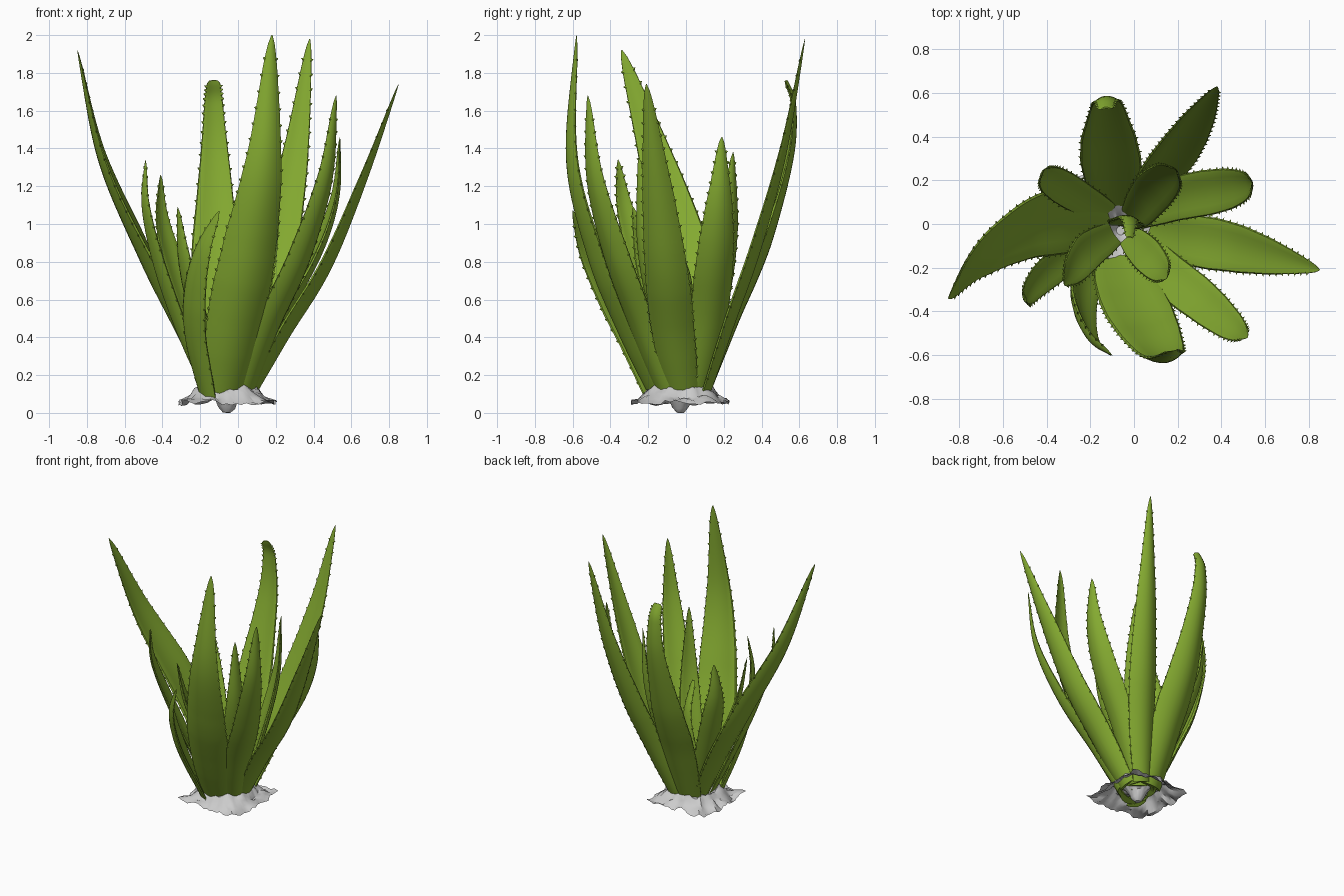
import bpy, bmesh, math
from mathutils import Vector, noise

if "Cube" in bpy.data.objects:
    bpy.data.objects.remove(bpy.data.objects["Cube"])

def material(name, color):
    m = bpy.data.materials.new(name)
    m.diffuse_color = color
    m.use_nodes = True
    m.node_tree.nodes["Principled BSDF"].inputs["Base Color"].default_value = m.diffuse_color
    return m

GREEN = material("leaf_green", (0.23, 0.40, 0.03, 1))

def finish(bm, name, mat=None, angle=40, recalc=True):
    if recalc:
        bmesh.ops.recalc_face_normals(bm, faces=bm.faces[:])
    me = bpy.data.meshes.new(name)
    bm.to_mesh(me)
    bm.free()
    ob = bpy.data.objects.new(name, me)
    bpy.context.collection.objects.link(ob)
    if mat:
        me.materials.append(mat)
    bpy.ops.object.select_all(action='DESELECT')
    ob.select_set(True)
    bpy.context.view_layer.objects.active = ob
    bpy.ops.object.shade_smooth_by_angle(angle=math.radians(angle))
    return ob

def spline(pts, t):
    """Catmull-Rom point at t in 0..1"""
    p = [Vector(q) for q in pts]
    p = [2 * p[0] - p[1]] + p + [2 * p[-1] - p[-2]]
    n = len(pts) - 1
    i = min(int(t * n), n - 1)
    f = t * n - i
    a, b, c, d = p[i:i + 4]
    return 0.5 * (2 * b + (c - a) * f + (2 * a - 5 * b + 4 * c - d) * f * f
                  + (3 * b - a - 3 * c + d) * f ** 3)

def lookup(table, t):
    for (t0, v0), (t1, v1) in zip(table, table[1:]):
        if t <= t1:
            return v0 + (v1 - v0) * (t - t0) / (t1 - t0)
    return table[-1][1]

POINTED = [(0, .68), (.15, .88), (.3, .98), (.4, 1), (.55, .9), (.7, .7),
           (.85, .42), (.94, .24), (.98, .13), (1, .02)]
BLUNT = [(0, .72), (.15, .92), (.28, 1), (.4, .9), (.5, .70), (.6, .54),
         (.7, .43), (.8, .36), (.95, .28), (.98, .25), (1, .17)]

def leaf(name, azimuth, width, pts, profile=POINTED):
    bm = bmesh.new()
    a = math.radians(azimuth)
    radial = Vector((math.cos(a), math.sin(a), 0))
    length = sum((Vector(q) - Vector(p)).length for p, q in zip(pts, pts[1:]))
    n = int(length / 0.033)
    us = [math.sin(math.pi / 2 * k / 5) for k in range(-5, 6)]
    rings, teeth = [], []
    for i in range(n + 1):
        t = i / n
        c = spline(pts, t)
        tan = (spline(pts, min(1, t + .01)) - spline(pts, max(0, t - .01))).normalized()
        side = tan.cross(radial).normalized()
        out = side.cross(tan).normalized()
        w = width * lookup(profile, t)
        # crescent section with rounded rims
        depth, thick = w * .22, w * (.22 - .04 * t)
        outer = lambda u: depth * (1 - u * u) - depth * .4
        inner = lambda u: outer(u) - thick * math.sqrt(max(0, 1 - u * u))
        ring = [c + side * (u * w / 2) + out * outer(u) for u in us]
        ring += [c + side * (u * w / 2) + out * inner(u) for u in us[-2:0:-1]]
        rings.append([bm.verts.new(v) for v in ring])
        if i % 2 == 0 and .06 < t < .96:
            for s in (-1, 1):
                teeth.append((c + side * (s * w / 2) + out * outer(1), side * s, tan, out))
    m = len(rings[0])
    for r0, r1 in zip(rings, rings[1:]):
        for k in range(m):
            bm.faces.new((r0[k], r0[(k + 1) % m], r1[(k + 1) % m], r1[k]))
    bm.faces.new(rings[0])
    bm.faces.new(rings[-1])
    # spines along both edges
    for p, s, tan, out in teeth:
        p = p - s * .005
        base = [bm.verts.new(p + d) for d in (tan * .013, out * .007, tan * -.013, out * -.007)]
        tip = bm.verts.new(p + s * .015 + tan * .010)
        bm.faces.new(base)
        for k in range(4):
            bm.faces.new((base[k], base[(k + 1) % 4], tip))
    return finish(bm, name, GREEN)

# outer leaves
leaf("leaf_left", 182, .30, [(-.13, 0, .08), (-.30, .01, .45), (-.50, -.02, .85), (-.72, -.16, 1.35), (-.85, -.34, 1.92)])
leaf("leaf_back", 95, .28, [(-.08, .09, .08), (-.1, .25, .5), (-.12, .42, .9), (-.125, .55, 1.35), (-.13, .57, 1.63), (-.13, .53, 1.76)], BLUNT)
leaf("leaf_back_right", 82, .22, [(0, .1, .08), (.12, .24, .5), (.22, .38, .9), (.31, .52, 1.4), (.38, .63, 1.98)])
leaf("leaf_right_back", 12, .21, [(.03, .05, .08), (.22, .12, .48), (.42, .16, .85), (.52, .18, 1.15), (.54, .19, 1.46)])
leaf("leaf_right", -8, .24, [(.06, -.02, .08), (.25, -.07, .42), (.47, -.11, .78), (.67, -.16, 1.25), (.85, -.21, 1.74)])
leaf("leaf_front_right", -42, .20, [(.04, -.1, .08), (.17, -.24, .45), (.34, -.38, .83), (.47, -.49, 1.25), (.52, -.52, 1.68)])
leaf("leaf_front", -80, .31, [(-.08, -.16, .08), (-.02, -.33, .45), (.06, -.49, .85), (.14, -.61, 1.35), (.18, -.58, 2.0)])
leaf("leaf_front_left", 218, .20, [(-.17, -.17, .08), (-.24, -.30, .4), (-.24, -.42, .65), (-.19, -.53, .87), (-.1, -.6, 1.07)])
# inner leaves
leaf("leaf_left_front", 205, .15, [(-.15, -.09, .08), (-.31, -.16, .45), (-.43, -.25, .8), (-.495, -.33, 1.1), (-.49, -.36, 1.34)])
leaf("leaf_left_inner", 212, .17, [(-.1, -.05, .08), (-.22, -.13, .5), (-.29, -.22, .8), (-.32, -.28, 1.09)])
leaf("leaf_left_back", 140, .16, [(-.12, .05, .08), (-.26, .13, .5), (-.37, .20, .85), (-.41, .23, 1.05), (-.41, .25, 1.26)])
leaf("leaf_inner_back", 45, .20, [(0, .03, .08), (.09, .15, .5), (.17, .23, .95), (.19, .25, 1.38)])
leaf("leaf_inner_front", -40, .16, [(-.02, -.06, .08), (.06, -.14, .5), (.13, -.22, .9), (.15, -.25, 1.36)])
leaf("leaf_centre", 80, .16, [(-.05, .0, .07), (-.03, .02, .4), (-.02, .02, .7), (-.02, -.06, .92)], BLUNT)

# rough soil sheet: squarish rim, raised ridge, dip in the middle
bm = bmesh.new()
rings = []
SEG = 64
for r, z in [(.02, .005), (.045, .03), (.06, .07), (.09, .10), (.125, .12), (.155, .135), (.18, .12),
             (.20, .095), (.225, .075), (.245, .065), (.27, .055)]:
    ring = []
    for k in range(SEG):
        a = 2 * math.pi * k / SEG
        d = Vector((math.cos(a), math.sin(a), 0))
        square = 1 / max(abs(d.x), abs(d.y)) - 1
        rr = r * (1 + (r / .27) ** 3 * (.85 * square - .06 + .14 * noise.noise(d * 3)))
        p = Vector((-.06, -.03, z)) + d * rr
        amp = min(1, r / .1)
        p.z += amp * (.03 * noise.noise(p * 13) + .018 * noise.noise(p * 40))
        ring.append(bm.verts.new(p))
    rings.append(ring)
low = min(v.co.z for v in bm.verts)
for v in bm.verts:
    v.co.z -= low
for r0, r1 in zip(rings, rings[1:]):
    for k in range(SEG):
        bm.faces.new((r0[k], r1[k], r1[(k + 1) % SEG], r0[(k + 1) % SEG]))
bm.faces.new(rings[0])
finish(bm, "soil", angle=35, recalc=False)
